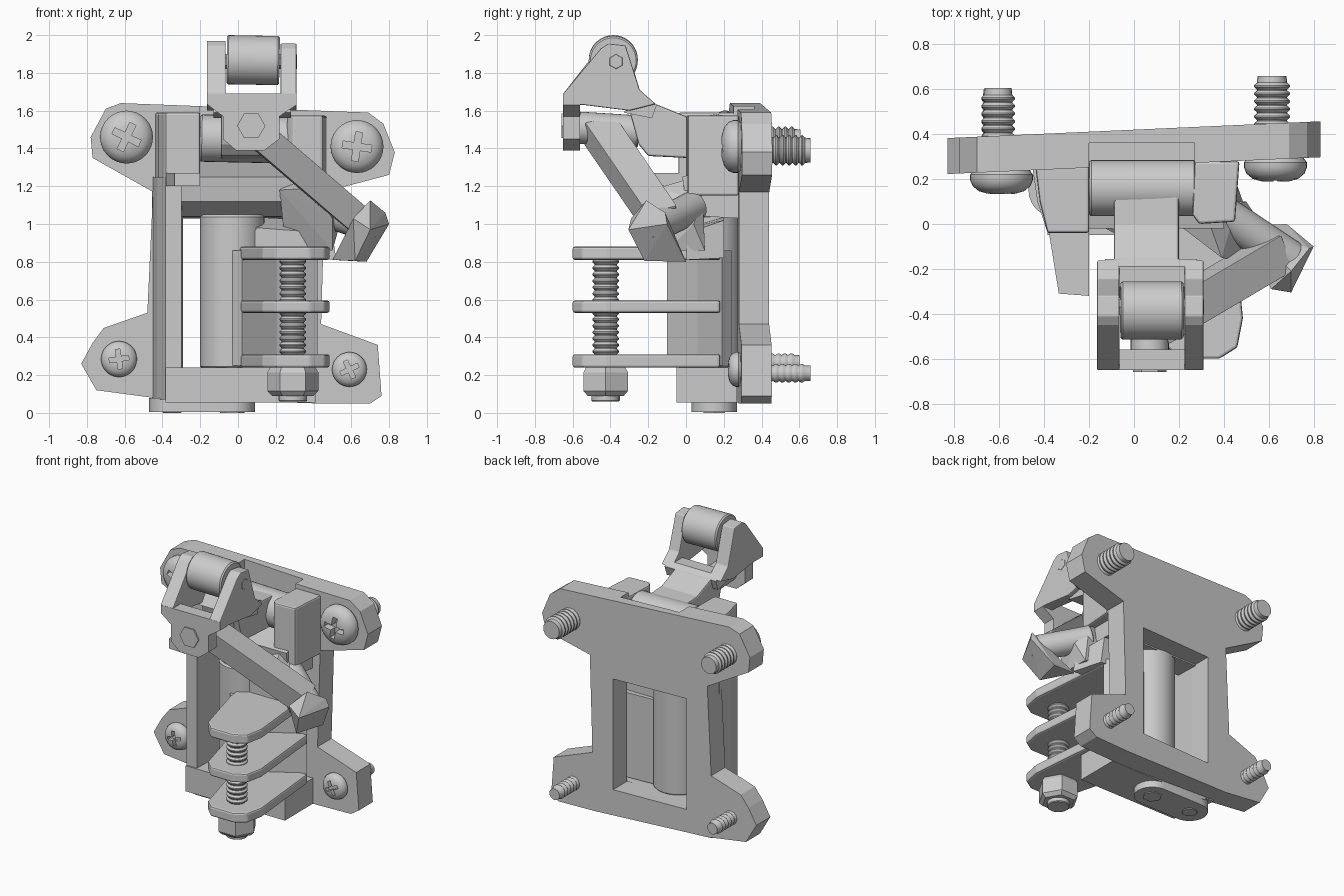
import bpy, bmesh, math
from mathutils import Vector, Matrix

if "Cube" in bpy.data.objects:
    bpy.data.objects.remove(bpy.data.objects["Cube"])

SLOPE = 0.045  # the mounting plate is turned slightly about z


def finish(name, bm, smooth=False, skew=False, bevel=0):
    bmesh.ops.recalc_face_normals(bm, faces=bm.faces)
    if skew:
        for v in bm.verts:
            v.co.y += SLOPE * v.co.x
    me = bpy.data.meshes.new(name)
    bm.to_mesh(me)
    bm.free()
    ob = bpy.data.objects.new(name, me)
    bpy.context.collection.objects.link(ob)
    if bevel:
        m = ob.modifiers.new("bevel", 'BEVEL')
        m.width, m.segments, m.limit_method = bevel, 2, 'ANGLE'
    if smooth:
        bpy.ops.object.select_all(action='DESELECT')
        ob.select_set(True)
        bpy.context.view_layer.objects.active = ob
        bpy.ops.object.shade_smooth_by_angle(angle=math.radians(35))
    return ob


def prism(name, pts, axis, lo, hi, **kw):
    """Extrude an outline along an axis from lo to hi."""
    put = {'x': lambda p, h: (h, p[0], p[1]),
           'y': lambda p, h: (p[0], h, p[1]),
           'z': lambda p, h: (p[0], p[1], h)}[axis]
    bm = bmesh.new()
    f = bm.faces.new([bm.verts.new(put(p, lo)) for p in pts])
    ext = bmesh.ops.extrude_face_region(bm, geom=[f])['geom']
    shift = Vector(put((0, 0), hi - lo))
    bmesh.ops.translate(bm, vec=shift, verts=[g for g in ext if isinstance(g, bmesh.types.BMVert)])
    return finish(name, bm, **kw)


def box(name, x, y, z, **kw):
    return prism(name, [(x[0], y[0]), (x[1], y[0]), (x[1], y[1]), (x[0], y[1])], 'z', *z, **kw)


def hull(name, pts, **kw):
    bm = bmesh.new()
    for p in pts:
        bm.verts.new(p)
    r = bmesh.ops.convex_hull(bm, input=bm.verts[:])
    bmesh.ops.delete(bm, geom=list(set(r['geom_interior'])), context='VERTS')
    return finish(name, bm, **kw)


def lathe(name, prof, base, direction, n=32, smooth=True):
    """Turn a closed (radius, height) profile about a direction."""
    bm = bmesh.new()
    rings = [[bm.verts.new((r * math.cos(2 * math.pi * i / n), r * math.sin(2 * math.pi * i / n), h))
              for i in range(n)] for r, h in prof]
    for a, b in zip(rings, rings[1:]):
        for i in range(n):
            bm.faces.new((a[i], a[(i + 1) % n], b[(i + 1) % n], b[i]))
    bm.faces.new(rings[0])
    bm.faces.new(rings[-1])
    rot = Vector((0, 0, 1)).rotation_difference(Vector(direction)).to_matrix().to_4x4()
    bm.transform(Matrix.Translation(base) @ rot)
    return finish(name, bm, smooth)


def rod(name, a, b, r, n=32):
    d = Vector(b) - Vector(a)
    c = r * 0.07
    return lathe(name, [(r - c, 0), (r, c), (r, d.length - c), (r - c, d.length)], a, d, n)


def thread(name, a, b, r, pitch=0.034):
    d = Vector(b) - Vector(a)
    prof, n = [(r * .8, 0)], int(d.length / pitch)
    for i in range(n):
        prof += [(r * .84, (i + .05) * pitch), (r, (i + .4) * pitch),
                 (r, (i + .6) * pitch), (r * .84, (i + .95) * pitch)]
    lathe(name, prof + [(r * .8, d.length)], a, d, 20)


def cut(ob, cutter):
    m = ob.modifiers.new("cut", 'BOOLEAN')
    m.operation, m.object, m.solver = 'DIFFERENCE', cutter, 'EXACT'
    cutter.hide_render = True
    cutter.hide_viewport = True
    cutter.display_type = 'WIRE'


# Mounting plate with four ears, a window and a top pocket
plate = prism("mounting_plate", [
    (-.62, 1.64), (-.70, 1.61), (-.78, 1.46), (-.77, 1.35), (-.45, 1.17), (-.48, .53), (-.71, .45),
    (-.77, .37), (-.83, .26), (-.75, .12), (-.45, .08), (.42, .05), (.70, .05), (.76, .09), (.74, .36),
    (.44, .47), (.46, 1.17), (.80, 1.26), (.83, 1.38), (.77, 1.53), (.69, 1.59)],
    'y', .26, .42, skew=True)
cut(plate, box("window_cutter", (-.29, .28), (0, .7), (.24, 1.04)))
cut(plate, box("pocket_cutter", (-.2, .27), (.05, .36), (1.32, 1.8)))

# Raised frame in front of the plate
prism("frame_left_wall", [(-.455, .27), (-.43, .1), (-.385, -.04), (-.30, -.04), (-.29, .27)], 'z', .07, 1.25)
box("frame_bottom", (-.385, .41), (-.05, .27), (.055, .24))
prism("frame_top_rail", [(.28, 1.03), (.10, 1.04), (0, 1.12), (-.02, 1.25), (.28, 1.33)], 'x', -.39, .40)
hull("left_rest", [(x, y, z) for x, y in ((-.385, 0), (-.335, -.31), (-.2, -.32), (-.2, .1)) for z in (1.2, 1.27)])
prism("hinge_lug_left", [(-.44, .26), (-.42, .1), (-.385, -.04), (-.2, -.04), (-.2, .26)], 'z', 1.2, 1.59, bevel=.012)
prism("hinge_lug_right", [(.27, .28), (.26, .04), (.29, 0), (.45, .01), (.47, .28)], 'z', 1.15, 1.575, bevel=.012)

# Bottom cap with round ends and two pin heads
cap = []
for cx, s in ((-.03, -1), (-.35, 1)):
    for i in range(13):
        t = s * math.pi / 2 + math.pi * i / 12
        cap.append((cx + .12 * math.cos(t), .15 + .12 * math.sin(t)))
prism("bottom_cap", cap, 'z', .006, .08, smooth=True)
lathe("cap_hex_pin", [(.065, 0), (.065, .05)], (-.03, .15, .0), (0, 0, 1), 6, False)
rod("cap_round_pin", (-.35, .15, .0), (-.35, .15, .06), .05)

# Mounting screws with domed cross-slot heads
for i, (x, z, hr, sr, end) in enumerate([(-.59, 1.46, .14, .075, .605), (.63, 1.41, .14, .08, .66),
                                         (-.63, .285, .095, .05, .60), (.59, .23, .092, .05, .66)]):
    y = .265 + SLOPE * x
    h = hr * .75
    prof = [(hr * .9, 0), (hr, h * .18), (hr, h * .4), (hr * .92, h * .66), (hr * .72, h * .88), (hr * .4, h)]
    head = lathe(f"screw_head_{i}", prof, (x, y, z), (0, -1, 0))
    a, w = hr * .55, hr * .13
    cross = [(w, w), (w, a), (-w, a), (-w, w), (-a, w), (-a, -w), (-w, -w), (-w, -a), (w, -a), (w, -w), (a, -w), (a, w)]
    t = .3 * (i - 1.5)
    cross = [(x + p * math.cos(t) - q * math.sin(t), z + p * math.sin(t) + q * math.cos(t)) for p, q in cross]
    cut(head, prism(f"slot_cutter_{i}", cross, 'y', y - h - .05, y - h * .5))
    sx = x - .015 if z > 1 else x
    thread(f"screw_shaft_{i}", (sx, y + .1, z - .02), (sx, end, z - .02), sr)

# Swinging bracket: upright barrel, web and three shelves
rod("bracket_barrel", (-.03, .12, .235), (-.03, .12, 1.05), .17)
prism("bracket_web", [(-.03, -.05), (.02, -.10), (.20, .06), (.42, .19), (.36, .24), (.0, .22)], 'z', .25, .86)
for name, z0, z1 in (("lower", .24, .31), ("middle", .53, .595), ("upper", .81, .88)):
    prism(f"{name}_shelf", [(-.02, .2), (.02, -.12), (.13, -.53), (.20, -.60), (.38, -.60), (.46, -.55),
                            (.485, -.42), (.43, .18)], 'z', z0, z1, bevel=.012)
thread("adjuster_screw", (.29, -.425, .07), (.29, -.425, .83), .07)
lathe("adjuster_nut", [(.11, 0), (.135, .025), (.135, .125), (.12, .15)], (.29, -.425, .09), (0, 0, 1), 6, False)
rod("adjuster_tip", (.29, -.425, .06), (.29, -.425, .12), .075, 16)

# Crank clevis at the right: body, inner ear, outer ear and pin
hull("crank_body", [(.02, .2, .84), (.02, 0, .84), (.52, 0, .81), (.45, .2, .82),
                    (.02, .2, 1.04), (.1, 0, .98), (.5, 0, .95), (.42, .2, 1.02)])
hull("crank_inner_ear", [(.22, -.02, 1.18), (.32, .05, 1.25), (.46, .09, 1.12), (.54, .04, 1.0), (.50, -.17, 1.03),
                         (.39, -.15, 1.19), (.25, .1, .88), (.50, .1, .86), (.5, -.1, .86)])
hull("crank_outer_ear", [(.70, -.21, 1.125), (.78, -.11, 1.06), (.80, -.1, 1.0), (.68, 0, .80), (.62, -.22, .805),
                         (.50, -.01, .81), (.61, -.29, 1.03), (.70, -.305, .97)])
rod("crank_pin", (.40, .04, 1.09), (.70, -.16, .99), .085)
lathe("crank_bolt", [(.045, 0), (.045, .06)], (.66, -.155, .96), (.78, -.58, .1), 6, False)

# Diagonal link bar
a, b = Vector((.08, -.46, 1.50)), Vector((.64, -.13, 1.02))
d = (b - a).normalized()
u = d.cross(Vector((.3, -.9, -.2))).normalized() * .075
v = d.cross(u).normalized() * .085
hull("link_bar", [p + s * u + t * v for p in (a, b) for s in (-1, 1) for t in (-1, 1)], bevel=.008)
rod("link_top_pivot", (.07, -.57, 1.51), (.07, -.25, 1.49), .085)

# Upper arm: hinge barrel, arm and roller fork
rod("hinge_barrel", (-.2, .16, 1.455), (.275, .16, 1.445), .125)
rod("hinge_pin", (-.28, .16, 1.455), (.36, .16, 1.445), .06)
prism("upper_arm", [(.2, 1.34), (.2, 1.56), (0, 1.57), (-.16, 1.635), (-.30, 1.60), (-.25, 1.42), (-.2, 1.36)],
      'x', -.09, .20, bevel=.01)
side = [(-.45, 1.93), (-.41, 1.955), (-.32, 1.945), (-.245, 1.71), (-.16, 1.635), (-.3, 1.60),
        (-.54, 1.63), (-.65, 1.63), (-.65, 1.69)]
for name, x0, x1, dz in (("left", -.165, -.065, .015), ("right", .225, .31, 0)):
    prism(f"fork_{name}_cheek", [(y, z + (dz if z > 1.9 else 0)) for y, z in side], 'x', x0, x1, bevel=.006)
prism("fork_back_web", [(-.33, 1.59), (-.28, 1.66), (-.19, 1.66), (-.155, 1.63), (-.18, 1.56)], 'x', -.13, .28)
prism("fork_front_boss", [(-.16, 1.69), (-.16, 1.63), (-.08, 1.57), (-.08, 1.45), (-.01, 1.39), (.14, 1.39),
                          (.22, 1.45), (.22, 1.57), (.31, 1.63), (.31, 1.69)], 'y', -.65, -.56)
lathe("fork_bolt", [(.075, 0), (.075, .05)], (.07, -.61, 1.52), (0, -1, 0), 6, False)
rod("roller", (-.06, -.385, 1.87), (.22, -.385, 1.865), .13, 40)
rod("roller_axle", (-.16, -.37, 1.86), (.312, -.37, 1.86), .04, 6)
